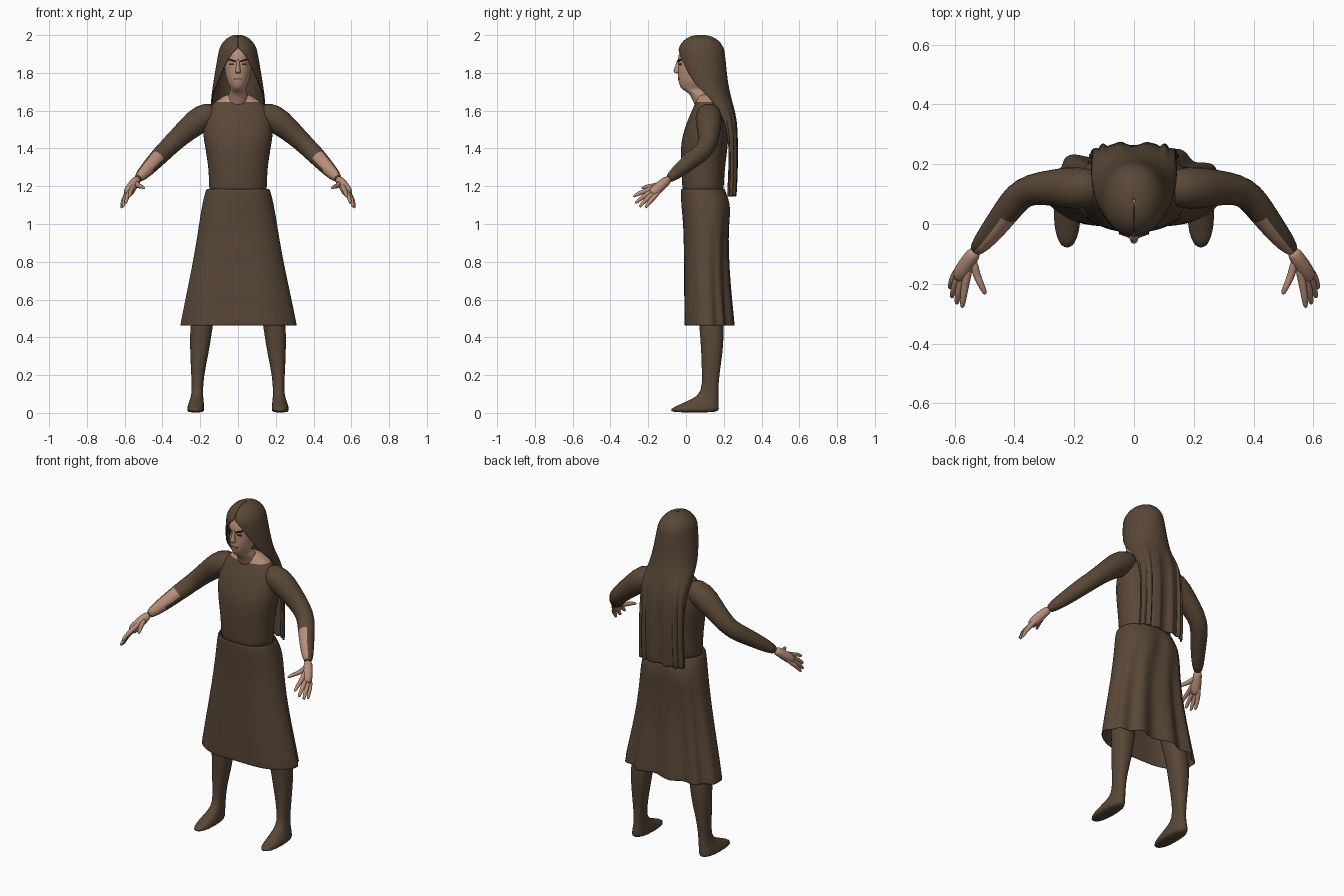
import bpy, math
from mathutils import Vector

cube = bpy.data.objects.get("Cube")
if cube:
    bpy.data.objects.remove(cube, do_unlink=True)


def material(name, rgb):
    m = bpy.data.materials.new(name)
    m.use_nodes = True
    m.diffuse_color = (*rgb, 1)
    bsdf = next(n for n in m.node_tree.nodes if n.type == 'BSDF_PRINCIPLED')
    bsdf.inputs["Base Color"].default_value = (*rgb, 1)
    bsdf.inputs["Roughness"].default_value = 0.8
    return m


brown = material("brown", (0.098, 0.063, 0.037))
skin = material("skin", (0.48, 0.275, 0.19))
dark = material("dark_brown", (0.03, 0.02, 0.015))
lip = material("lip", (0.26, 0.12, 0.09))


def skin_rings(name, rings, mats, closed=True, caps=True, mirror=False,
               thick=0, sub=1, rule=None):
    """Join rings of points into one smooth surface."""
    n = len(rings[0])
    verts = [p for r in rings for p in r]
    faces = []
    for i in range(len(rings) - 1):
        for j in range(n if closed else n - 1):
            k = (j + 1) % n
            faces.append((i * n + j, i * n + k, (i + 1) * n + k, (i + 1) * n + j))
    if caps:
        faces.append(tuple(reversed(range(n))))
        faces.append(tuple(range(len(verts) - n, len(verts))))
    me = bpy.data.meshes.new(name)
    me.from_pydata(verts, [], faces)
    for m in mats:
        me.materials.append(m)
    me.update()
    if rule:
        for f in me.polygons:
            f.material_index = 1 if rule(f.center, f.normal) else 0
    me.shade_smooth()
    ob = bpy.data.objects.new(name, me)
    bpy.context.collection.objects.link(ob)
    if thick:
        s = ob.modifiers.new("Thickness", 'SOLIDIFY')
        s.thickness, s.offset = thick, 0
    if mirror:
        ob.modifiers.new("Mirror", 'MIRROR').use_clip = False
    if sub:
        s = ob.modifiers.new("Smooth", 'SUBSURF')
        s.levels = s.render_levels = sub
    return ob


def power(v, e):
    return math.copysign(abs(v) ** e, v)


def oval(z, y, rx, ry, x=0, n=24, e=1.0):
    """Level ring, counter-clockwise from above."""
    ring = []
    for i in range(n):
        a = 2 * math.pi * i / n
        ring.append((x + rx * power(math.cos(a), e), y + ry * power(math.sin(a), e), z))
    return ring


def tube(name, path, mats, n=12, **kw):
    """Round limb through (x, y, z, radius) points."""
    pts = [Vector(p[:3]) for p in path]
    rings = []
    for i, p in enumerate(pts):
        t = (pts[min(i + 1, len(pts) - 1)] - pts[max(i - 1, 0)]).normalized()
        side = t.cross(Vector((0, 0, 1))).normalized()
        up = side.cross(t)
        rings.append([p + (side * math.cos(a) - up * math.sin(a)) * -path[i][3]
                      for a in [-2 * math.pi * j / n for j in range(n)]])
    return skin_rings(name, rings[::-1], mats, mirror=True, **kw)


# Bodice with a round neckline
skin_rings("bodice", [oval(z, y, rx, ry, e=0.9) for z, y, rx, ry in [
    (1.13, .09, .154, .108), (1.2, .09, .154, .11), (1.3, .09, .157, .117),
    (1.4, .095, .174, .126), (1.48, .105, .188, .122), (1.55, .115, .185, .107),
    (1.61, .12, .165, .085), (1.65, .12, .12, .066), (1.665, .115, .09, .058),
    (1.69, .11, .065, .05)]], [brown, skin], rule=lambda c, n: c.z > 1.655)

# Sleeves, with the inner forearm bare
def bare(c, n):
    return c.x > .42 and (n.y * -.8 + n.z * .45 - n.x * .25) > .45


tube("sleeves", [(.1, .12, 1.6, .055), (.19, .12, 1.565, .08), (.27, .122, 1.5, .063),
     (.35, .117, 1.425, .054), (.39, .09, 1.385, .052), (.425, .045, 1.35, .048),
     (.48, -.03, 1.29, .041), (.54, -.1, 1.23, .026)], [brown, skin], rule=bare)

# Hands
wrist = Vector((.54, -.1, 1.23))
tube("palms", [(.527, -.085, 1.243, .024), (.55, -.118, 1.217, .027),
     (.575, -.16, 1.178, .032), (.588, -.186, 1.154, .024)], [skin], n=10)
for label, knuckle, tip in [
        ("thumbs", (.53, -.165, 1.2), (.497, -.235, 1.19)),
        ("index_fingers", (.565, -.2, 1.178), (.575, -.28, 1.145)),
        ("middle_fingers", (.582, -.2, 1.16), (.594, -.268, 1.11)),
        ("ring_fingers", (.595, -.188, 1.148), (.61, -.246, 1.09)),
        ("little_fingers", (.602, -.17, 1.14), (.617, -.215, 1.085))]:
    k, t = Vector(knuckle), Vector(tip)
    mid = k.lerp(t, .55) + Vector((0, 0, .006))
    path = [(*wrist.lerp(k, .3), .015), (*k, .015), (*mid, .012),
            (*k.lerp(t, .92), .009), (*t, .005)]
    tube(label, path, [skin], n=8)

# Legs running down into feet
skin_rings("legs", [oval(z, y, rx, ry, x, 16, .85) for z, x, y, rx, ry in [
    (0, .224, .044, .044, .13), (.022, .224, .045, .047, .132), (.045, .222, .07, .043, .105),
    (.075, .218, .105, .035, .068), (.11, .215, .127, .029, .044), (.2, .214, .13, .034, .046),
    (.32, .204, .138, .05, .058), (.42, .197, .137, .059, .064), (.5, .188, .132, .06, .066),
    (.75, .135, .11, .078, .08), (1.0, .095, .1, .085, .085)]], [brown], mirror=True)

# Skirt: plain in front, folded behind
def skirt_ring(z, y, rx, ry, fold, dent):
    ring, n = [], 72
    for i in range(n):
        a = 2 * math.pi * i / n
        c, s = math.cos(a), math.sin(a)
        back = max(0, s + .25)
        w = 1 + fold * (back * math.cos(11 * a) + .25 * math.cos(6 * a))
        cleft = dent * math.exp(-(c / .16) ** 2) * (s > 0)
        ring.append((rx * power(c, .85) * (1 + (w - 1) * .4),
                     y + ry * power(s, .85) * w - cleft, z))
    return ring


skin_rings("skirt", [skirt_ring(*r) for r in [
    (.462, .117, .302, .125, .12, 0), (.475, .117, .3, .125, .12, 0),
    (.65, .108, .265, .118, .1, 0), (.85, .104, .225, .113, .06, 0),
    (1.0, .108, .203, .12, .02, .012), (1.08, .11, .19, .13, 0, .018),
    (1.14, .1, .178, .124, 0, .006), (1.175, .09, .167, .115, 0, 0),
    (1.185, .09, .163, .113, 0, 0)]], [brown], caps=False, thick=.006)

# Head and neck
skin_rings("head", [oval(z, y, rx, ry) for z, y, rx, ry in [
    (1.6, .105, .055, .05), (1.66, .09, .052, .056), (1.695, .075, .05, .06),
    (1.708, .045, .036, .06), (1.722, .035, .042, .066), (1.755, .045, .06, .086),
    (1.8, .055, .069, .1), (1.835, .06, .073, .101), (1.87, .062, .075, .107),
    (1.92, .07, .076, .106), (1.965, .08, .05, .07)]], [skin])
skin_rings("nose", [oval(z, y, rx, ry, n=10) for z, y, rx, ry in [
    (1.797, -.04, .012, .012), (1.803, -.048, .017, .02), (1.815, -.047, .014, .02),
    (1.845, -.042, .009, .014), (1.875, -.036, .008, .01)]], [skin])


# Painted face details as thin plates
def plate(name, x, y, z, w, h, mat, tilt=0, turn=0):
    bpy.ops.mesh.primitive_cube_add(size=1, location=(x, y, z), rotation=(0, tilt, turn))
    ob = bpy.context.object
    ob.name = name
    ob.scale = (w, .009, h)
    ob.data.materials.append(mat)


for side, s in [("left", 1), ("right", -1)]:
    plate(side + "_eyebrow", s * .032, -.036, 1.866, .038, .008, dark, -s * .25, s * .35)
    plate(side + "_eye", s * .031, -.032, 1.845, .024, .008, dark, 0, s * .35)
plate("mouth", 0, -.038, 1.768, .042, .009, lip)

# Long hair: a cap open around the face, falling down the back in strands
def hair_ring(z, y, rx, ry, edge, wave):
    ring, n = [], 56
    start = math.acos(max(-1, min(1, (y - edge) / ry)))
    for i in range(n + 1):
        a = start + (2 * math.pi - 2 * start) * i / n
        e = .65 if wave else 1
        w = wave * (math.cos(i * math.pi / 4) + .5 * math.sin(i * 1.3))
        ring.append((-rx * power(math.sin(a), e) if wave else -rx * math.sin(a),
                     y - ry * power(math.cos(a), e) + w, z))
    return ring[::-1]


skin_rings("hair", [hair_ring(*r) for r in [
    (1.145, .205, .15, .052, .212, .007), (1.17, .206, .15, .053, .212, .007),
    (1.3, .213, .147, .053, .218, .006), (1.45, .212, .142, .055, .215, .005),
    (1.55, .2, .14, .063, .2, .004), (1.62, .17, .14, .078, .165, .002),
    (1.68, .135, .139, .098, .115, 0), (1.735, .108, .13, .112, .048, 0),
    (1.81, .092, .117, .119, .008, 0), (1.87, .084, .107, .122, -.022, 0),
    (1.912, .08, .099, .12, -.036, 0), (1.925, .08, .096, .118, -.039, 0),
    (1.955, .08, .082, .104, -.03, 0), (1.983, .079, .056, .074, 0, 0),
    (1.996, .078, .025, .035, .04, 0), (1.998, .078, .002, .003, .07, 0)]],
    [brown], closed=False, caps=False, thick=.008)
